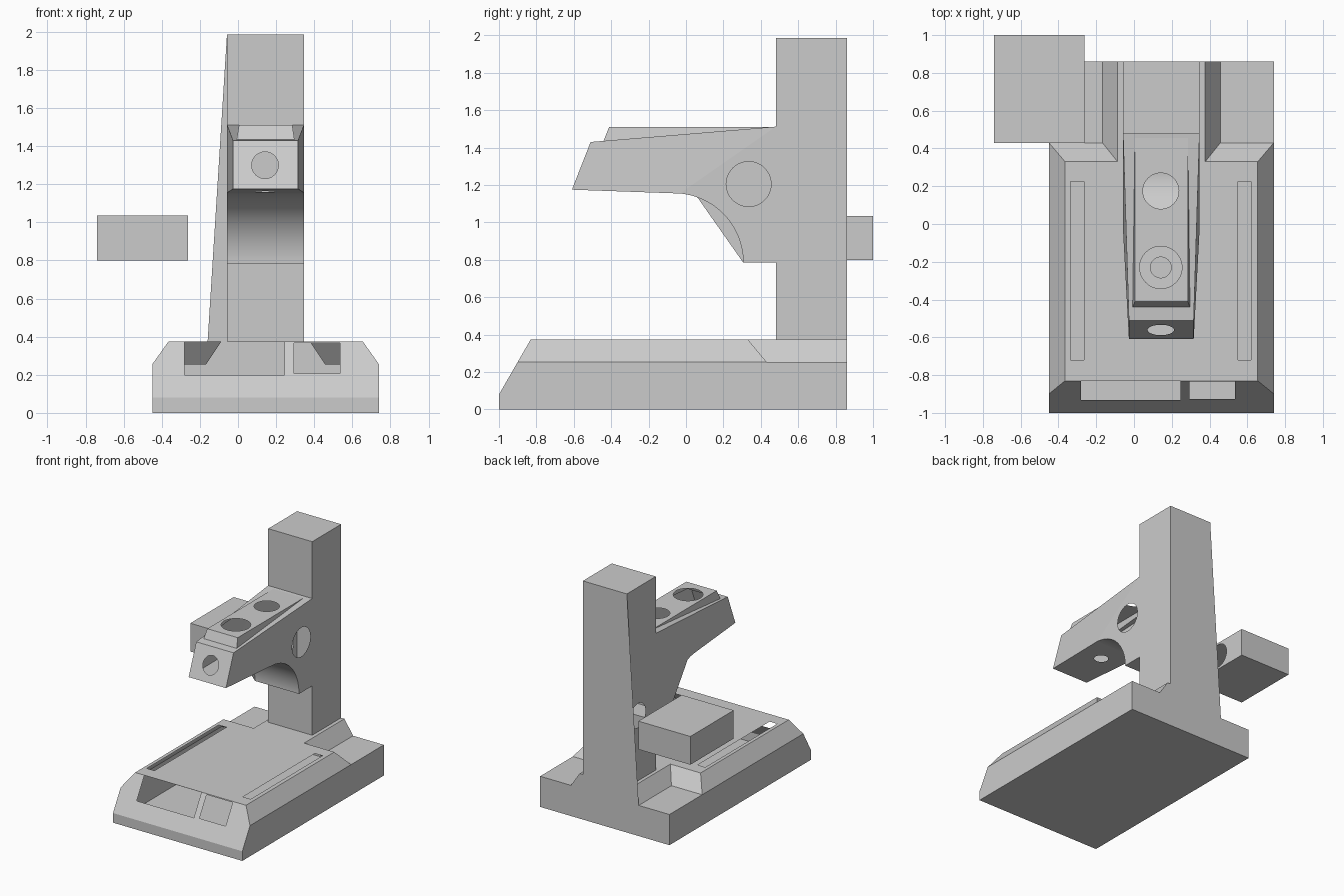
import bpy, bmesh, math
from mathutils import Vector, Matrix

if "Cube" in bpy.data.objects:
    bpy.data.objects.remove(bpy.data.objects["Cube"])

CX = 0.145                      # mirror plane of the stand
L, R = -0.058, 0.347            # column / arm width


def make(name, bm):
    bmesh.ops.recalc_face_normals(bm, faces=bm.faces)
    me = bpy.data.meshes.new(name)
    bm.to_mesh(me)
    bm.free()
    ob = bpy.data.objects.new(name, me)
    bpy.context.collection.objects.link(ob)
    return ob


def loft(name, a, b):
    """Closed solid between two matching point loops."""
    bm = bmesh.new()
    va, vb = [bm.verts.new(p) for p in a], [bm.verts.new(p) for p in b]
    bm.faces.new(va)
    bm.faces.new(vb)
    for i in range(len(va)):
        j = (i + 1) % len(va)
        bm.faces.new((va[i], va[j], vb[j], vb[i]))
    return make(name, bm)


def rect(x0, x1, y0, y1, z):
    return [(x0, y0, z), (x1, y0, z), (x1, y1, z), (x0, y1, z)]


def box(name, x0, x1, y0, y1, z0, z1):
    return loft(name, rect(x0, x1, y0, y1, z0), rect(x0, x1, y0, y1, z1))


def rod(center, axis, r, depth):
    bm = bmesh.new()
    m = Matrix.Translation(center) @ Vector(axis).to_track_quat('Z', 'Y').to_matrix().to_4x4()
    bmesh.ops.create_cone(bm, cap_ends=True, segments=48, radius1=r, radius2=r,
                          depth=depth, matrix=m)
    return make("cutter", bm)


def boolean(ob, other, op='DIFFERENCE'):
    mod = ob.modifiers.new("bool", 'BOOLEAN')
    mod.operation, mod.object, mod.solver = op, other, 'EXACT'
    dg = bpy.context.evaluated_depsgraph_get()
    dg.update()
    me = bpy.data.meshes.new_from_object(ob.evaluated_get(dg))
    ob.modifiers.clear()
    ob.data = me
    bpy.data.objects.remove(other)


def pierce(ob, cutters):
    """Cut openings into the hollow shell: cut pockets, then remove their faces."""
    bounds = []
    for c in cutters:
        co = [v.co for v in c.data.vertices]
        bounds.append([(min(p[i] for p in co) - 1e-3, max(p[i] for p in co) + 1e-3)
                       for i in range(3)])
        boolean(ob, c)
    bm = bmesh.new()
    bm.from_mesh(ob.data)
    inside = [f for f in bm.faces if any(
        all(b[i][0] <= v.co[i] <= b[i][1] for v in f.verts for i in range(3)) for b in bounds)]
    bmesh.ops.delete(bm, geom=inside, context='FACES')
    bm.to_mesh(ob.data)
    bm.free()


def sheet(name, pts):
    bm = bmesh.new()
    bm.faces.new([bm.verts.new(p) for p in pts])
    return make(name, bm)


# Base: side profile, chamfered sides, lowered rear corners
side = [(-1, 0), (-1, 0.08), (-0.83, 0.375), (0.86, 0.375), (0.86, 0)]
base = loft("base", [(-0.45, y, z) for y, z in side], [(0.74, y, z) for y, z in side])
front = [(-0.45, -0.1), (-0.45, 0.255), (-0.28, 0.495), (0.57, 0.495), (0.74, 0.255), (0.74, -0.1)]
boolean(base, loft("trim", [(x, -1.2, z) for x, z in front],
                   [(x, 1.2, z) for x, z in front]), 'INTERSECT')
for s in (-1, 1):
    xs = [CX + s * d for d in (0.312, 0.9, 0.179, 0.9)]
    boolean(base, loft("cutter", rect(xs[0], xs[1], 0.43, 1.0, 0.255),
                       rect(xs[2], xs[3], 0.263, 1.0, 0.455)))

# Base openings: two front windows and two long top slots
pierce(base, [
    box("cutter", -0.28, 0.245, -1.1, -0.8, 0.2, 0.3735),
    box("cutter", 0.295, 0.535, -1.1, -0.8, 0.207, 0.368),
    box("cutter", -0.335, -0.265, -0.72, 0.225, 0.32, 0.45),
    box("cutter", 0.55, 0.62, -0.72, 0.225, 0.32, 0.45)])

# Column and arm: one side profile, arm nose tapered
N = 40
arc = []
for i in range(N + 1):
    a = math.radians(85 * (1 - i / N))
    arc.append((-0.065 + 0.371 * math.cos(a), 0.785 + 0.371 * math.sin(a)))
nose = [(-0.51, 1.43), (-0.61, 1.175)]
prof = [(0.48, 1.512)] + nose + arc + [(0.48, 0.785), (0.48, 0.375), (0.86, 0.375),
                                       (0.86, 1.985), (0.48, 1.985)]
bm = bmesh.new()
sides = []
for x, xn in ((L, -0.027), (R, 0.316)):
    vs = [bm.verts.new((xn if p in nose else x, *p)) for p in prof]
    bm.faces.new(vs[:4])
    bm.faces.new([vs[0]] + vs[3:])
    sides.append(vs)
for i in range(len(prof)):
    j = (i + 1) % len(prof)
    bm.faces.new((sides[0][i], sides[0][j], sides[1][j], sides[1][i]))
column_arm = make("column_and_arm", bm)

# Raised plate on top of the arm
plate = loft("plate", rect(-0.013, 0.302, -0.455, 0.475, 1.40),
             rect(0.005, 0.285, -0.411, 0.475, 1.51))
boolean(column_arm, plate, 'UNION')

# Openings in the arm and column
pierce(column_arm, [
    rod((0.142, 0.175, 1.50), (0, 0, 1), 0.095, 0.14),
    rod((0.142, -0.23, 1.48), (0, 0, 1), 0.112, 0.18),
    rod((0.142, -0.23, 1.15), (0, 0, 1), 0.055, 0.12),
    rod((0.142, -0.57, 1.30), (0, 1, 0), 0.07, 0.16),
    rod((R, 0.335, 1.205), (1, 0, 0), 0.12, 0.1),
    rod((L, 0.715, 0.918), (1, 0, 0), 0.1, 0.1)])
bpy.context.view_layer.objects.active = column_arm
column_arm.select_set(True)
bpy.ops.object.shade_smooth_by_angle(angle=math.radians(2.8))

# Thin webs: under the arm on the left side, and along the back of the column
sheet("arm_web", [(L, y, z) for y, z in arc if y > 0.06])
sheet("rear_web", [(L, 0.86, 1.985), (-0.167, 0.86, 0.255), (-0.087, 0.86, 0.375), (L, 0.86, 0.375)])

# Floating side box with a round opening towards the column
side_box = box("side_box", -0.74, -0.262, 0.43, 1.0, 0.80, 1.035)
pierce(side_box, [rod((-0.262, 0.715, 0.918), (1, 0, 0), 0.1, 0.1)])
